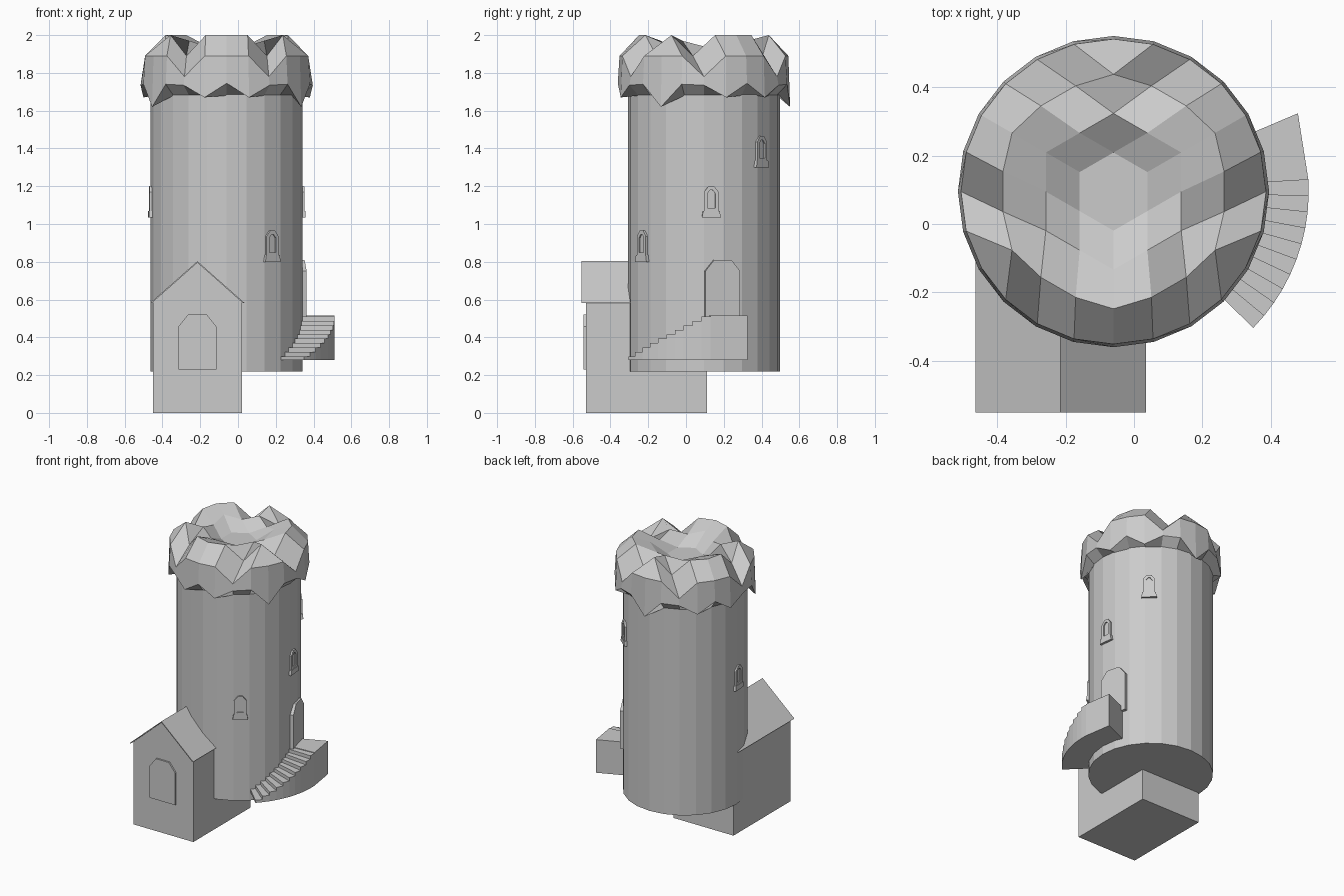
import bpy, bmesh, math
from math import sin, cos, radians
from mathutils import Matrix, Vector

if "Cube" in bpy.data.objects:
    bpy.data.objects.remove(bpy.data.objects["Cube"])

CX, CY = -0.06, 0.095      # tower axis
R = 0.402


def make(name, verts, faces):
    me = bpy.data.meshes.new(name)
    me.from_pydata(verts, [], faces)
    bm = bmesh.new()
    bm.from_mesh(me)
    bmesh.ops.recalc_face_normals(bm, faces=bm.faces)
    bm.to_mesh(me)
    bm.free()
    ob = bpy.data.objects.new(name, me)
    bpy.context.collection.objects.link(ob)
    return ob


def polar(r, deg, z):
    a = radians(deg)
    return (CX + r * cos(a), CY + r * sin(a), z)


def prism(name, a, b):
    """Closed solid between two matching outlines."""
    n = len(a)
    faces = [tuple(range(n)), tuple(range(2 * n - 1, n - 1, -1))]
    faces += [(i, (i + 1) % n, n + (i + 1) % n, n + i) for i in range(n)]
    return make(name, a + b, faces)


def arch(w, z0, z1, cut):
    """Outline with clipped upper corners, in (side, height)."""
    h = w / 2
    return [(-h, z0), (h, z0), (h, z1 - cut), (h - cut * 0.8, z1),
            (-h + cut * 0.8, z1), (-h, z1 - cut)]


def on_wall(pts, deg, r):
    a = radians(deg)
    return [(CX + r * cos(a) - s * sin(a), CY + r * sin(a) + s * cos(a), z) for s, z in pts]


# Tower shaft, 24 sides
angles = [15 * i for i in range(24)]
prism("tower_wall", [polar(R, a, 0.22) for a in angles], [polar(R, a, 1.76) for a in angles])

# Crown: three 4x4 quad patches in concentric rings, wavy heights
Z = {0: [1.89], 1: [1.89, 1.89], 2: [1.97, 1.94, 1.97],
     3: [2.0, 2.0, 1.89, 2.0], 4: [1.89, 1.89, 1.78, 1.89, 1.89]}
SKIRT = [1.745, 1.67, 1.735, 1.74, 1.62]
ROUND = [0, 0, 0, 0.65, 1]
verts, index = [], {}


def fold(n, k):
    m = n % (2 * k)
    return min(m, 2 * k - m)


def ring_vert(k, n):
    n = n % (6 * k) if k else 0
    if (k, n) not in index:
        if k == 0:
            p = Vector((CX, CY, Z[0][0]))
        else:
            r = 0.1145 * k if k < 4 else 0.447
            s, f = divmod(n, k)
            z = Z[k][fold(n, k)]
            c0 = Vector(polar(r, -90 + 60 * s, z))
            c1 = Vector(polar(r, -30 + 60 * s, z))
            flat = c0.lerp(c1, f / k)
            p = flat.lerp(Vector(polar(r, -90 + 60 * n / k, z)), ROUND[k])
        index[k, n] = len(verts)
        verts.append(p)
    return index[k, n]


def patch_vert(p, i, j):
    k = max(i, j)
    return ring_vert(k, (j if i == k else 2 * k - i) + 2 * k * p)


faces = []
for p in range(3):
    for i in range(4):
        for j in range(4):
            faces.append([patch_vert(p, i, j), patch_vert(p, i + 1, j),
                          patch_vert(p, i + 1, j + 1), patch_vert(p, i, j + 1)])
# ragged skirt and the underside back to the wall
base = len(verts)
for n in range(24):
    verts.append(polar(0.456, -90 + 15 * n, SKIRT[fold(n, 4)]))
for n in range(24):
    verts.append(polar(R - 0.004, -90 + 15 * n, 1.68))
for n in range(24):
    m = (n + 1) % 24
    faces.append([ring_vert(4, n), ring_vert(4, m), base + m, base + n])
    faces.append([base + n, base + m, base + 24 + m, base + 24 + n])
make("crown", verts, faces)

# Gabled annex
HX = -0.215
gable = [(-0.235, 0), (0.235, 0), (0.235, 0.59), (0, 0.797), (-0.235, 0.59)]
prism("annex_walls", [(HX + s, -0.53, z) for s, z in gable],
      [(HX + s, 0.11, z) for s, z in gable])
slope = [(-0.25, 0.582), (0, 0.803), (0.25, 0.582), (0.24, 0.582), (0, 0.795), (-0.24, 0.582)]
prism("annex_roof", [(HX + s, -0.553, z) for s, z in slope],
      [(HX + s, 0.08, z) for s, z in slope])
door = arch(0.2, 0.23, 0.52, 0.062)
prism("annex_door", [(HX + s, -0.542, z) for s, z in door],
      [(HX + s, -0.52, z) for s, z in door])

# Tower door
door = arch(0.19, 0.48, 0.81, 0.06)
prism("tower_door", on_wall(door, 14, 0.37), on_wall(door, 14, 0.413))

# Curved stair: ten steps and a landing
STEPS, A0, A1 = 10, -44.3, 3.5


def wedge(name, a, b, z0, z1):
    ring = [(0.388, a), (0.572, a), (0.572 if b < 10 else 0.587, b), (0.388, b)]
    prism(name, [polar(r, t, z0) for r, t in ring], [polar(r, t, z1) for r, t in ring])


da = (A1 - A0) / STEPS
rise = (0.515 - 0.28) / (STEPS + 0.0)
for i in range(STEPS):
    wedge("stair_step", A0 + i * da, A0 + (i + 1) * da, 0.28, 0.28 + rise * (i + 0.8))
wedge("stair_landing", A1, 23, 0.28, 0.515)

# Windows: frame with opening, recessed pane and sill
for deg, z in [(-53.7, 0.80), (5.5, 1.035), (48.6, 1.30), (183, 1.035)]:
    out, inn = arch(0.078, z + 0.03, z + 0.165, 0.03), arch(0.042, z + 0.05, z + 0.145, 0.018)
    loops = [on_wall(out, deg, 0.38), on_wall(out, deg, 0.411),
             on_wall(inn, deg, 0.411), on_wall(inn, deg, 0.38)]
    n = 6
    quads = [(l * n + i, l * n + (i + 1) % n, ((l + 1) % 4) * n + (i + 1) % n, ((l + 1) % 4) * n + i)
             for l in range(4) for i in range(n)]
    make("window_frame", sum(loops, []), quads)
    prism("window_pane", on_wall(inn, deg, 0.385), on_wall(inn, deg, 0.403))
    sill = [(-0.05, z), (0.05, z), (0.044, z + 0.035), (-0.044, z + 0.035)]
    prism("window_sill", on_wall(sill, deg, 0.38), on_wall(sill, deg, 0.415))
